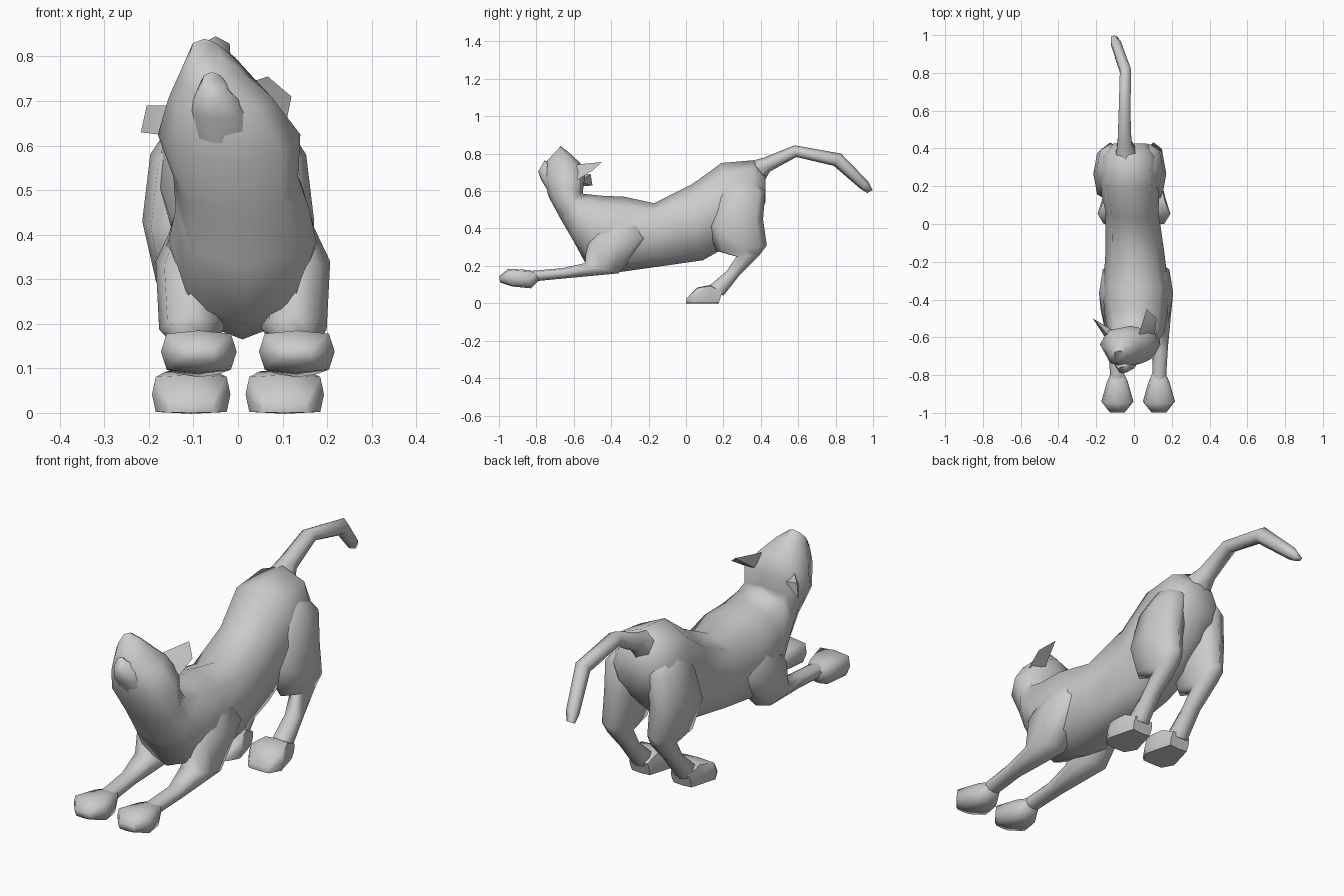
import bpy, bmesh, math
from mathutils import Vector


def finish(name, bm, angle):
    bmesh.ops.recalc_face_normals(bm, faces=bm.faces)
    me = bpy.data.meshes.new(name)
    bm.to_mesh(me)
    bm.free()
    ob = bpy.data.objects.new(name, me)
    bpy.context.collection.objects.link(ob)
    bpy.ops.object.select_all(action='DESELECT')
    ob.select_set(True)
    bpy.context.view_layer.objects.active = ob
    bpy.ops.object.shade_smooth_by_angle(angle=math.radians(angle))
    return ob


def loft(name, sections, sides=8, full=1.06, angle=68):
    """Skin of rings; each section = (y, z) of one rim, (y, z) of the other, x centre, half width."""
    bm = bmesh.new()
    rings = []
    for y0, z0, y1, z1, x, hw in sections:
        a, b = Vector((x, y0, z0)), Vector((x, y1, z1))
        mid, half = (a + b) / 2, (a - b) / 2
        ring = []
        for i in range(sides):
            t = math.tau * i / sides
            k = full if i % 2 and sides == 8 else 1.0
            ring.append(bm.verts.new(mid + half * math.cos(t) * k
                                     + Vector((hw * math.sin(t) * k, 0, 0))))
        rings.append(ring)
    for r, q in zip(rings, rings[1:]):
        for i in range(sides):
            j = (i + 1) % sides
            bm.faces.new((r[i], r[j], q[j], q[i]))
    bm.faces.new(rings[0])
    bm.faces.new(rings[-1])
    return finish(name, bm, angle)


def hull(name, pts):
    bm = bmesh.new()
    for p in pts:
        bm.verts.new(p)
    bmesh.ops.convex_hull(bm, input=bm.verts)
    return finish(name, bm, 30)


# Torso, neck and upturned head in one skin
loft("body", [
    (0.425, 0.68, 0.425, 0.54, -0.02, 0.09),
    (0.36, 0.765, 0.36, 0.43, -0.025, 0.145),
    (0.19, 0.75, 0.25, 0.32, -0.025, 0.16),
    (0.03, 0.635, 0.09, 0.23, -0.01, 0.14),
    (-0.17, 0.535, -0.12, 0.20, 0.005, 0.155),
    (-0.33, 0.57, -0.37, 0.165, 0.01, 0.175),
    (-0.45, 0.575, -0.53, 0.20, 0.01, 0.165),
    (-0.55, 0.585, -0.60, 0.33, 0.01, 0.15),
    (-0.55, 0.61, -0.67, 0.45, -0.005, 0.14),
    (-0.54, 0.68, -0.735, 0.57, -0.02, 0.16),
    (-0.565, 0.75, -0.76, 0.67, -0.04, 0.115),
    (-0.63, 0.81, -0.755, 0.72, -0.06, 0.07),
    (-0.67, 0.84, -0.745, 0.76, -0.075, 0.035)])

# Lower jaw, flowing out of the throat
loft("jaw", [
    (-0.60, 0.63, -0.70, 0.54, -0.025, 0.07),
    (-0.68, 0.71, -0.775, 0.66, -0.045, 0.065),
    (-0.755, 0.765, -0.79, 0.705, -0.058, 0.025)])

# Ears, swept back on the tilted head
hull("left_ear", [(-0.11, -0.62, 0.69), (-0.14, -0.62, 0.62), (-0.10, -0.57, 0.65),
                  (-0.205, -0.51, 0.69), (-0.218, -0.50, 0.63)])
hull("right_ear", [(0.02, -0.60, 0.74), (0.11, -0.58, 0.66), (0.04, -0.55, 0.68),
                   (0.067, -0.45, 0.755), (0.12, -0.50, 0.71)])

# Tail
loft("tail", [
    (0.33, 0.755, 0.41, 0.64, -0.04, 0.065),
    (0.42, 0.78, 0.45, 0.705, -0.05, 0.042),
    (0.58, 0.845, 0.59, 0.782, -0.05, 0.036),
    (0.83, 0.80, 0.79, 0.735, -0.045, 0.034),
    (0.975, 0.65, 0.935, 0.61, -0.095, 0.03),
    (0.998, 0.605, 0.97, 0.59, -0.105, 0.02)], 6)

for side, s in (("left", -1), ("right", 1)):
    o = 0.022  # pose leans the front to +x and the hips to -x
    # Foreleg stretched forward, shoulder sunk into the chest
    loft(side + "_front_leg", [
        (-0.42, 0.50, -0.28, 0.50, o / 2 + s * 0.09, 0.03),
        (-0.53, 0.33, -0.20, 0.35, o / 2 + s * 0.118, 0.078),
        (-0.54, 0.215, -0.36, 0.16, o / 2 + s * 0.115, 0.073),
        (-0.66, 0.188, -0.64, 0.134, o + s * 0.118, 0.04),
        (-0.84, 0.172, -0.84, 0.115, o + s * 0.11, 0.036)])
    loft(side + "_front_paw", [
        (-0.79, 0.165, -0.79, 0.118, o + s * 0.11, 0.035),
        (-0.84, 0.178, -0.83, 0.08, o + s * 0.11, 0.055),
        (-0.95, 0.185, -0.93, 0.09, o + s * 0.11, 0.085),
        (-0.998, 0.145, -0.995, 0.112, o + s * 0.11, 0.04)], full=1.2)
    # Hind leg with folded hock, thigh sunk into the hip
    loft(side + "_hind_leg", [
        (0.22, 0.68, 0.36, 0.68, -o + s * 0.07, 0.04),
        (0.16, 0.56, 0.425, 0.60, -o + s * 0.10, 0.075),
        (0.12, 0.41, 0.412, 0.45, -o + s * 0.115, 0.078),
        (0.16, 0.28, 0.432, 0.31, -o / 2 + s * 0.115, 0.058),
        (0.27, 0.25, 0.395, 0.26, -o / 2 + s * 0.11, 0.045),
        (0.215, 0.17, 0.29, 0.155, s * 0.11, 0.039),
        (0.12, 0.09, 0.20, 0.04, s * 0.11, 0.042)])
    loft(side + "_hind_paw", [
        (0.195, 0.065, 0.175, 0.0, s * 0.105, 0.05),
        (0.13, 0.098, 0.14, -0.002, s * 0.105, 0.062),
        (0.06, 0.085, 0.05, -0.002, s * 0.105, 0.088),
        (0.0, 0.025, 0.0, 0.0, s * 0.105, 0.055)], full=1.28)
